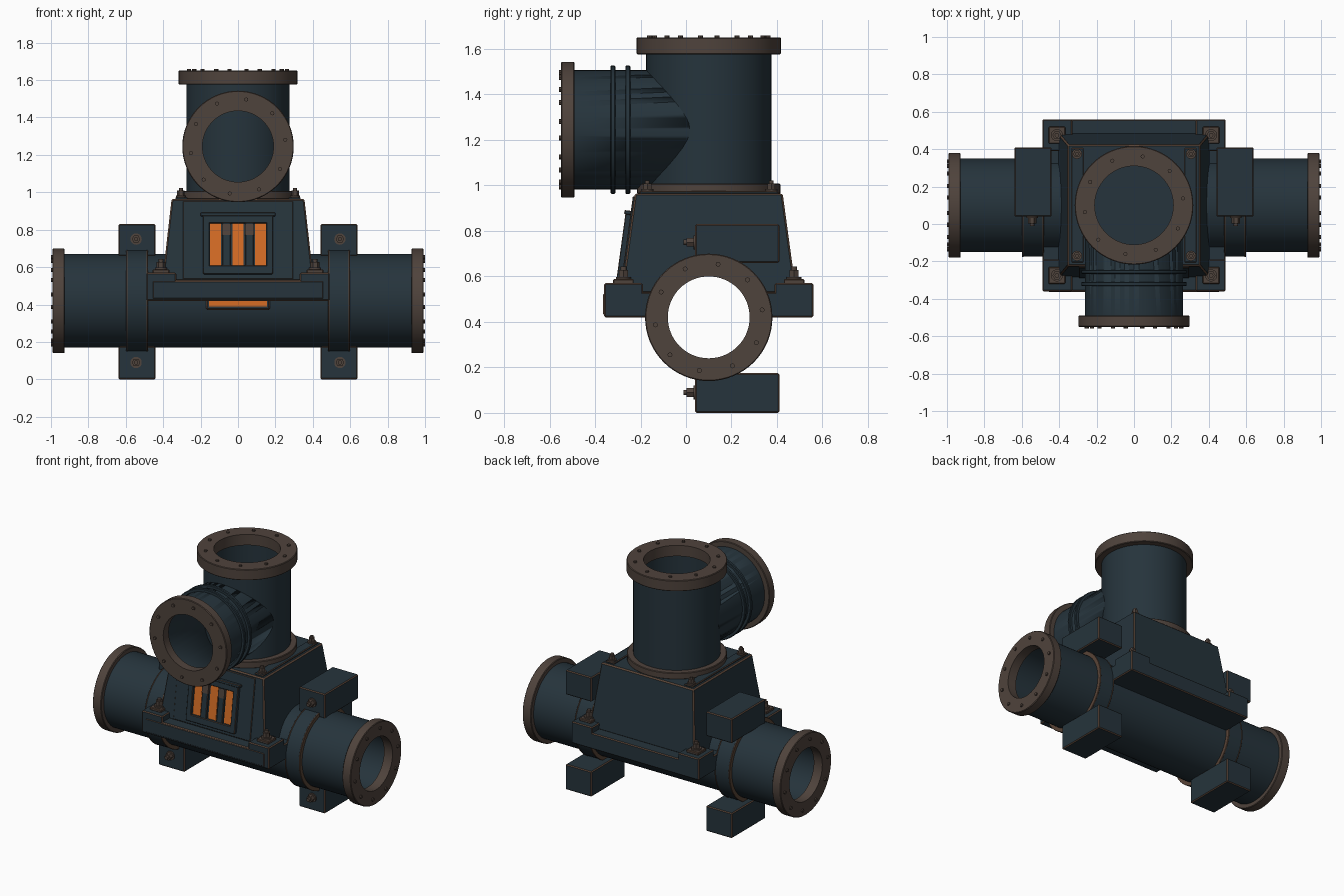
import bpy, bmesh, math
from mathutils import Vector, Matrix

if "Cube" in bpy.data.objects:
    bpy.data.objects.remove(bpy.data.objects["Cube"])


def material(name, rgb):
    m = bpy.data.materials.new(name)
    m.diffuse_color = (*rgb, 1)
    m.use_nodes = True
    m.node_tree.nodes["Principled BSDF"].inputs["Base Color"].default_value = m.diffuse_color
    return m


BLUE = material("dark_blue_paint", (0.019, 0.034, 0.045))
BROWN = material("brown_metal", (0.078, 0.056, 0.045))
TRIM = material("worn_edge", (0.10, 0.058, 0.038))
ORANGE = material("orange_glow", (0.66, 0.15, 0.018))
CY, CZ = 0.10, 0.42          # main pipe axis
X, UP, FRONT = Vector((1, 0, 0)), Vector((0, 0, 1)), Vector((0, -1, 0))


def finish(name, bm, mat, smooth=False, bevel=0):
    bmesh.ops.recalc_face_normals(bm, faces=bm.faces)
    me = bpy.data.meshes.new(name)
    bm.to_mesh(me)
    bm.free()
    ob = bpy.data.objects.new(name, me)
    bpy.context.collection.objects.link(ob)
    me.materials.append(mat)
    if bevel:                # worn edges in their own colour
        me.materials.append(TRIM)
        mod = ob.modifiers.new("worn_edges", "BEVEL")
        mod.width, mod.segments, mod.material = bevel, 1, 1
    if smooth:
        bpy.ops.object.select_all(action='DESELECT')
        ob.select_set(True)
        bpy.context.view_layer.objects.active = ob
        bpy.ops.object.shade_smooth_by_angle(angle=math.radians(35))
    return ob


def lathe(name, profile, base, axis, mat, seg=64, closed=True, smooth=True):
    """Spin (radius, height) points around an axis."""
    bm = bmesh.new()
    rings = [[bm.verts.new((r * math.cos(2 * math.pi * i / seg),
                            r * math.sin(2 * math.pi * i / seg), h))
              for i in range(seg)] for r, h in profile]
    pairs = list(zip(rings, rings[1:]))
    if closed:
        pairs.append((rings[-1], rings[0]))
    else:
        bm.faces.new(rings[0])
        bm.faces.new(rings[-1])
    for a, b in pairs:
        for i in range(seg):
            j = (i + 1) % seg
            bm.faces.new((a[i], a[j], b[j], b[i]))
    rot = Vector(axis).to_track_quat('Z', 'Y').to_matrix().to_4x4()
    bm.transform(Matrix.Translation(base) @ rot)
    return finish(name, bm, mat, smooth)


def tube(name, r_out, r_in, length, base, axis, mat, c=0.004):
    prof = [(r_in, 0), (r_out - c, 0), (r_out, c), (r_out, length - c),
            (r_out - c, length), (r_in, length)]
    return lathe(name, prof, base, axis, mat)


def rod(name, r, length, base, axis, mat, seg):
    return lathe(name, [(r, 0), (r, length)], base, axis, mat, seg, False, seg > 12)


def frustum(name, low, high, mat, bevel=0.006):
    """Low and high are (x0, x1, y0, y1, z)."""
    bm = bmesh.new()
    v = [bm.verts.new((x, y, q[4])) for q in (low, high)
         for x, y in ((q[0], q[2]), (q[1], q[2]), (q[1], q[3]), (q[0], q[3]))]
    bm.faces.new(v[:4])
    bm.faces.new(v[4:])
    for i in range(4):
        j = (i + 1) % 4
        bm.faces.new((v[i], v[j], v[j + 4], v[i + 4]))
    return finish(name, bm, mat, bevel=bevel)


def box(name, x0, x1, y0, y1, z0, z1, mat, bevel=0.006):
    return frustum(name, (x0, x1, y0, y1, z0), (x0, x1, y0, y1, z1), mat, bevel)


def flange(name, r, hole, thick, base, axis, bolt_r):
    """Pipe end ring with ten small bolts on its outer face."""
    tube(name, r, hole, thick, base, axis, BROWN)
    rot = axis.to_track_quat('Z', 'Y')
    for i in range(10):
        a = math.radians(8 + 36 * i)
        p = rot @ Vector((bolt_r * math.cos(a), bolt_r * math.sin(a), thick))
        rod(name + "_bolt", 0.011, 0.009, Vector(base) + p, axis, BROWN, 8)


def hex_bolt(name, base, axis, s=1.0):
    base = Vector(base)
    rod(name + "_washer", 0.034 * s, 0.010, base, axis, BROWN, 20)
    rod(name + "_head", 0.025 * s, 0.032 * s, base + axis * 0.01, axis, BROWN, 6)
    rod(name + "_stud", 0.013 * s, 0.048 * s, base + axis * 0.01, axis, BROWN, 12)


def cut(ob, cutter):
    mod = ob.modifiers.new("bore", "BOOLEAN")
    mod.operation, mod.solver, mod.object = 'DIFFERENCE', 'EXACT', cutter
    cutter.hide_render = True
    cutter.hide_set(True)


# main horizontal pipe with end flanges and clamp collars
tube("main_pipe", 0.25, 0.20, 1.88, (-0.94, CY, CZ), X, BLUE)
for s in (-1, 1):
    flange("main_flange", 0.28, 0.18, 0.065, (s * 0.927, CY, CZ), X * s, 0.237)
    tube("clamp_collar", 0.275, 0.22, 0.11, (s * 0.485, CY, CZ), X * s, BLUE)
    for e in (0.482, 0.590):
        tube("collar_edge", 0.277, 0.22, 0.008, (s * e, CY, CZ), X * s, TRIM, 0.002)
    xa, xb = sorted((s * 0.44, s * 0.64))
    for z0, z1, zb in ((0.66, 0.83, 0.75), (0.0, 0.175, 0.09)):
        box("clamp_block", xa, xb, 0.04, 0.41, z0, z1, BLUE)
        hex_bolt("clamp_bolt", (s * 0.545, 0.042, zb), FRONT, 0.9)

# base slab and tapered housing, bored for the main pipe
base = box("base_slab", -0.49, 0.49, -0.36, 0.56, 0.42, 0.53, BLUE)
housing = frustum("tapered_housing", (-0.405, 0.405, -0.285, 0.485, 0.525),
                  (-0.355, 0.355, -0.225, 0.425, 0.965), BLUE, 0.008)
bore = rod("bore_cutter", 0.225, 3, (-1.5, CY, CZ), X, BLUE, 64)
cut(base, bore)
cut(housing, bore)
box("front_base_panel", -0.455, 0.455, -0.364, -0.35, 0.432, 0.523, BLUE, 0.003)

# corner pads with anchor bolts, and neck bolts above
for s in (-1, 1):
    xa, xb = sorted((s * 0.33, s * 0.49))
    for y0, y1, yb, yt in ((-0.36, -0.19, -0.275, -0.17), (0.39, 0.56, 0.475, 0.375)):
        box("corner_pad", xa, xb, y0, y1, 0.43, 0.57, BLUE)
        bx = s * 0.412
        box("anchor_plate", bx - 0.045, bx + 0.045, yb - 0.045, yb + 0.045,
            0.568, 0.588, BROWN, 0.004)
        hex_bolt("anchor_bolt", (bx, yb, 0.588), UP, 0.95)
        hex_bolt("neck_bolt", (s * 0.305, yt, 0.974), UP, 0.8)
    xa, xb = sorted((s * 0.27, s * 0.335))
    box("neck_strip", xa, xb, -0.205, 0.405, 0.955, 0.975, BLUE, 0.004)

# vertical pipe
tube("neck_ring", 0.315, 0.235, 0.045, (0, CY, 0.963), UP, BROWN)
tube("vertical_pipe", 0.275, 0.23, 0.64, (0, CY, 0.96), UP, BLUE)
flange("top_flange", 0.317, 0.21, 0.075, (0, CY, 1.576), UP, 0.265)

# front branch pipe, trimmed where it meets the vertical pipe
branch = tube("branch_pipe", 0.262, 0.21, 0.60, (0, 0.09, 1.245), FRONT, BLUE)
cut(branch, rod("branch_cutter", 0.262, 1.2, (0, CY, 0.7), UP, BLUE, 64))
flange("branch_flange", 0.298, 0.19, 0.06, (0, -0.49, 1.245), FRONT, 0.255)
for y in (-0.245, -0.31):
    tube("branch_rib", 0.282, 0.22, 0.022, (0, y, 1.245), FRONT, BLUE)


# parts lying on the sloped front wall: y is depth out of the wall
SLOPE = (Matrix.Translation((0, -0.2777, 0.57)) @
         Matrix.Rotation(-math.atan(0.06 / 0.44), 4, 'X'))


def wall_box(name, x0, x1, out0, out1, z0, z1, mat, bevel=0.003):
    ob = box(name, x0, x1, -out1, -out0, z0 - 0.57, z1 - 0.57, mat, bevel)
    ob.data.transform(SLOPE)
    return ob


wall_box("front_panel", -0.295, 0.295, -0.01, 0.008, 0.535, 0.955, BLUE)
for s in (-1, 1):
    wall_box("grille_side", s * 0.17 - 0.018, s * 0.17 + 0.018, 0, 0.03, 0.565, 0.875, BLUE)
    wall_box("grille_fin", s * 0.062 - 0.022, s * 0.062 + 0.022, 0, 0.024, 0.60, 0.845, BLUE)
    wall_box("fin_cap", s * 0.062 - 0.024, s * 0.062 + 0.024, 0, 0.026, 0.77, 0.83, BROWN, 0)
wall_box("grille_bottom", -0.185, 0.185, 0, 0.03, 0.56, 0.605, BLUE)
wall_box("grille_top", -0.185, 0.185, 0, 0.03, 0.835, 0.875, BLUE)
wall_box("grille_hood", -0.20, 0.20, 0, 0.036, 0.872, 0.89, BLUE)
for x in (-0.12, 0, 0.12):
    wall_box("glow_bar", x - 0.029, x + 0.029, 0.006, 0.013, 0.607, 0.834, ORANGE, 0)

# glowing slot in the front of the main pipe under the base
box("slot_frame", -0.17, 0.17, -0.165, -0.13, 0.372, 0.425, BLUE)
box("slot_glow", -0.155, 0.155, -0.17, -0.164, 0.39, 0.42, ORANGE, 0)
